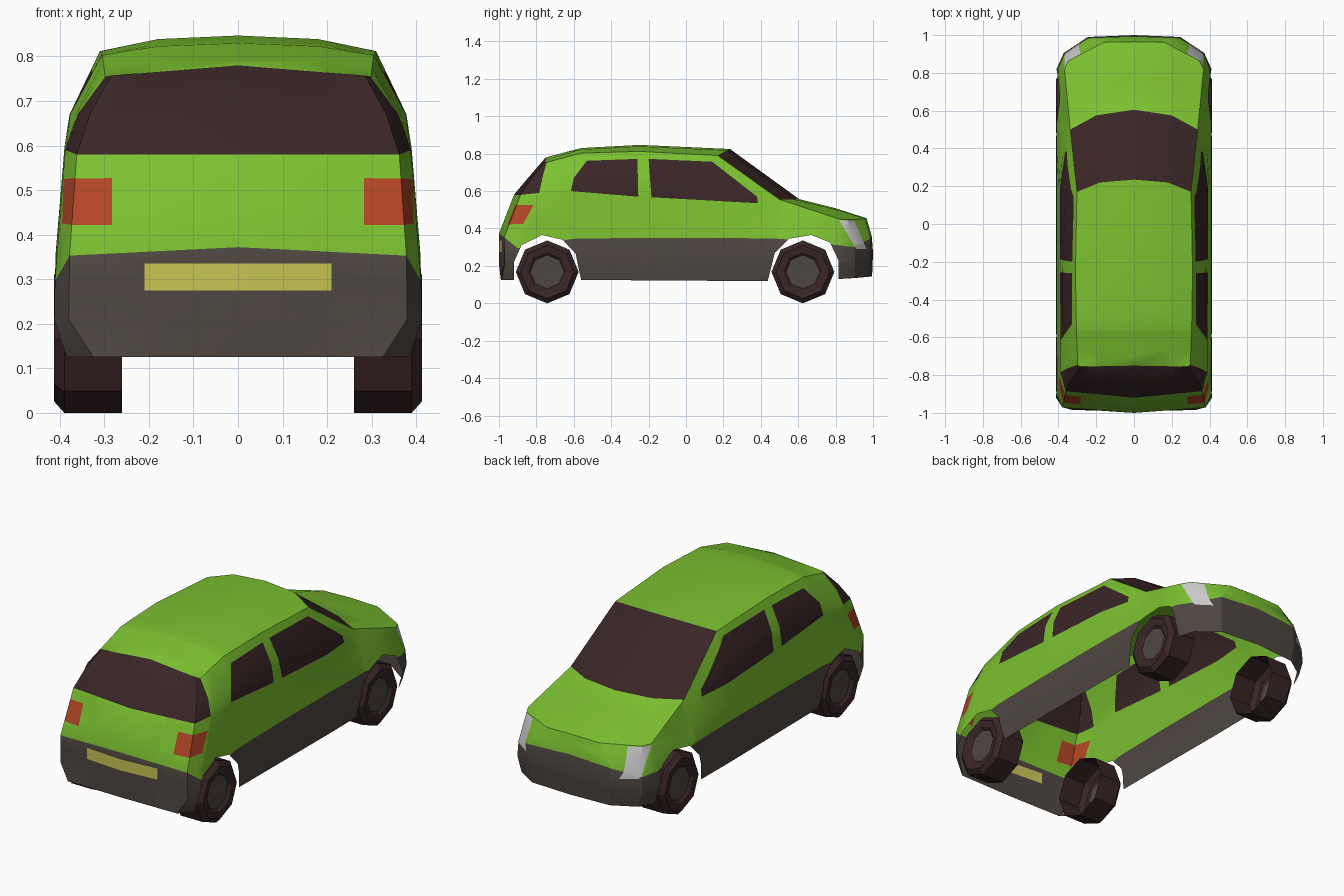
import bpy, bmesh, math
from mathutils import Vector

if "Cube" in bpy.data.objects:
    bpy.data.objects.remove(bpy.data.objects["Cube"])


def material(name, r, g, b):
    m = bpy.data.materials.new(name)
    m.diffuse_color = (r, g, b, 1)
    m.use_nodes = True
    m.node_tree.nodes["Principled BSDF"].inputs["Base Color"].default_value = m.diffuse_color
    return m


MATS = [material("green paint", .20, .53, .03), material("grey trim", .078, .063, .054),
        material("dark glass", .042, .019, .020), material("red lamp", .45, .06, .02),
        material("yellow plate", .58, .56, .09), material("silver lamp", .62, .62, .62)]
GREEN, GREY, DARK, RED, YELLOW, SILVER = range(6)


def finish(bm, name, mats, angle):
    me = bpy.data.meshes.new(name)
    bm.to_mesh(me)
    bm.free()
    for m in mats:
        me.materials.append(m)
    ob = bpy.data.objects.new(name, me)
    bpy.context.collection.objects.link(ob)
    if angle:
        bpy.ops.object.select_all(action='DESELECT')
        ob.select_set(True)
        bpy.context.view_layer.objects.active = ob
        bpy.ops.object.shade_smooth_by_angle(angle=math.radians(angle))
    return ob


# Half outlines of the body from tail centre, round the side, to nose centre
sill = [(0, -.99, .125), (.325, -.985, .125), (.385, -.92, .125), (.40, -.6, .125),
        (.40, -.25, .123), (.40, .2, .12), (.395, .5, .118), (.385, .82, .13),
        (.35, .9, .135), (.23, .98, .142), (0, .995, .145)]
bumper = [(0, -1, .21), (.38, -.97, .21), (.413, -.92, .21), (.412, -.6, .22),
          (.412, -.25, .22), (.412, .2, .22), (.412, .5, .22), (.41, .82, .22),
          (.372, .905, .22), (.245, .99, .25), (0, 1, .27)]
trim_top = [(0, -1, .372), (.378, -.972, .353), (.411, -.9, .295), (.41, -.6, .345),
            (.41, -.25, .35), (.41, .2, .35), (.41, .5, .345), (.402, .82, .31),
            (.368, .9, .30), (.24, .985, .345), (0, .993, .36)]
belt = [(0, -.92, .58), (.362, -.885, .58), (.388, -.785, .59), (.389, -.6, .60),
        (.39, -.25, .59), (.388, .2, .575), (.337, .5, .555), (.368, .82, .45),
        (.345, .865, .447), (.16, .962, .452), (0, .965, .455)]
# Greenhouse outlines, ending at the foot of the front pillar
waist = [(0, -.845, .67), (.333, -.825, .67), (.36, -.768, .67), (.377, -.6, .67),
         (.378, -.25, .67), (.362, .2, .66)]
eave = [(0, -.75, .78), (.285, -.755, .757), (.298, -.745, .754), (.305, -.56, .803),
        (.31, -.25, .812), (.302, .17, .79)]
# Roof and bonnet points at mid width and centre
roof_mid = [(.18, -.75, .767), (.18, -.56, .823), (.18, -.25, .839), (.18, .22, .818)]
roof_ctr = [(0, -.75, .78), (0, -.56, .83), (0, -.25, .847), (0, .235, .825)]
cowl_mid, cowl_ctr = (.2, .575, .556), (0, .605, .557)
hood_mid, hood_ctr = (.18, .80, .502), (0, .80, .508)

quads = []
for lo, hi, mat in ((sill, bumper, GREY), (bumper, trim_top, GREY), (trim_top, belt, GREEN)):
    quads += [((lo[i], lo[i + 1], hi[i + 1], hi[i]), mat) for i in range(10)]
pillar = belt[6]
for lo, hi in ((belt, waist), (waist, eave)):
    for i in range(5):
        quads.append(((lo[i], lo[i + 1], hi[i + 1], hi[i]), DARK if i < 2 else GREEN))
quads += [((belt[5], pillar, waist[5]), GREEN), ((waist[5], pillar, eave[5]), GREEN)]
# roof
quads.append(((eave[0], eave[1], eave[2], roof_mid[0]), GREEN))
for i in range(3):
    quads.append(((eave[i + 2], eave[i + 3], roof_mid[i + 1], roof_mid[i]), GREEN))
    quads.append(((roof_mid[i], roof_mid[i + 1], roof_ctr[i + 1], roof_ctr[i]), GREEN))
# windscreen and bonnet
quads += [((eave[5], pillar, cowl_mid, roof_mid[3]), DARK),
          ((roof_mid[3], cowl_mid, cowl_ctr, roof_ctr[3]), DARK),
          ((pillar, belt[7], hood_mid, cowl_mid), GREEN),
          ((cowl_mid, hood_mid, hood_ctr, cowl_ctr), GREEN),
          ((belt[7], belt[8], belt[9], hood_mid), GREEN),
          ((hood_mid, belt[9], belt[10], hood_ctr), GREEN)]

body = bmesh.new()
for pts, mat in quads:
    for s in (1, -1):
        f = body.faces.new([body.verts.new((s * x, y, z)) for x, y, z in pts][::s])
        f.material_index = mat
bmesh.ops.remove_doubles(body, verts=body.verts[:], dist=1e-4)
bmesh.ops.recalc_face_normals(body, faces=body.faces[:])


def prism(poly):
    """Outward planes of a convex side-view (y, z) outline."""
    mid = sum((Vector((0, *p)) for p in poly), Vector()) / len(poly)
    planes = []
    for i, p in enumerate(poly):
        a, b = Vector((0, *p)), Vector((0, *poly[(i + 1) % len(poly)]))
        n = Vector((0, (b - a).z, -(b - a).y)).normalized()
        planes.append((a, n if n.dot(a - mid) > 0 else -n))
    return planes


def plane(axis, value, sign):
    v = Vector((0, 0, 0))
    v[axis] = 1
    return (v * value, v * sign)


def carve(planes):
    """Cut the body along the planes and return the faces inside all of them."""
    inside = body.faces[:]
    for k, (co, no) in enumerate(planes):
        edges = list({e for f in inside for e in f.edges})
        verts = list({v for f in inside for v in f.verts})
        bmesh.ops.bisect_plane(body, geom=verts + edges + inside, dist=1e-5,
                               plane_co=co, plane_no=no)
        inside = [f for f in body.faces
                  if all((f.calc_center_median() - c).dot(n) < 0 for c, n in planes[:k + 1])]
    return inside


def paint(planes, mat):
    for f in carve(planes):
        f.material_index = mat


# Side windows
paint(prism([(-.615, .60), (-.60, .67), (-.53, .762), (-.26, .772), (-.255, .57)]), DARK)
paint(prism([(-.20, .772), (.14, .757), (.38, .57), (.385, .535), (-.185, .567)]), DARK)
# Lamps on both sides
for s in (1, -1):
    side = plane(0, s * .283, -s)
    paint([side] + prism([(-1.1, .415), (-.87, .425), (-.815, .525), (-1.1, .53)]), RED)
    paint([plane(0, s * .2, -s)] +
          prism([(.82, .443), (.90, .443), (.965, .29), (.91, .29)]), SILVER)
# Number plate panel, left blank
paint([plane(1, -.9, 1), plane(0, .21, 1), plane(0, -.21, -1),
       plane(2, .335, 1), plane(2, .275, -1)], YELLOW)
# Wheel arches
for arch in ([(-.92, .05), (-.92, .22), (-.88, .31), (-.77, .365), (-.66, .34),
              (-.59, .265), (-.545, .05)],
             [(.42, .05), (.475, .27), (.55, .345), (.67, .365), (.77, .325),
              (.815, .23), (.815, .05)]):
    bmesh.ops.delete(body, geom=carve(prism(arch)), context='FACES')
finish(body, "car_body", MATS, 28)


# Eight-sided wheels, open on the inner side
def wheel(name, s, yc, zc=.168):
    bm = bmesh.new()
    rings = []
    for x, r in ((.26, .168), (.39, .168), (.413, .142), (.408, .105), (.395, .09)):
        rings.append([bm.verts.new((s * x, yc + r * math.sin(k * math.pi / 4),
                                    zc + r * math.cos(k * math.pi / 4))) for k in range(8)])
    for a, b in zip(rings, rings[1:]):
        for k in range(8):
            bm.faces.new((a[k], a[k - 1], b[k - 1], b[k])[::s])
    hub = bm.faces.new(rings[-1][::-s])
    hub.material_index = 1
    bmesh.ops.recalc_face_normals(bm, faces=bm.faces[:])
    finish(bm, name, [MATS[DARK], MATS[GREY]], 0)


for label, yc in (("tail", -.742), ("nose", .625)):
    wheel(label + "_wheel_right", 1, yc)
    wheel(label + "_wheel_left", -1, yc)
